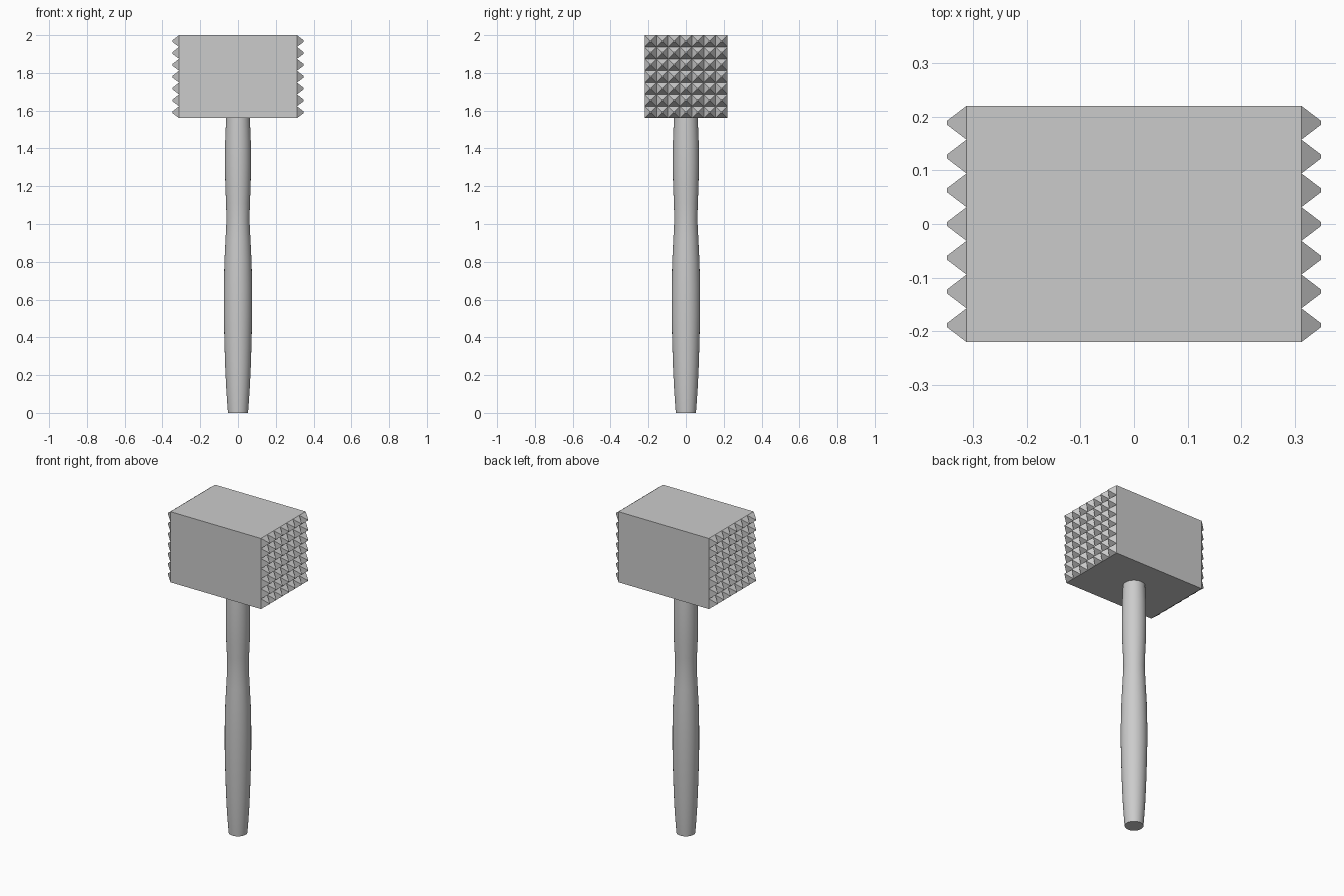
import bpy, bmesh, math
from mathutils import Vector

if "Cube" in bpy.data.objects:
    bpy.data.objects.remove(bpy.data.objects["Cube"])

HX, HY, Z0, Z1 = 0.312, 0.22, 1.56, 2.0   # head half sizes and height range
TIP_X, TIP, N = 0.348, 0.004, 7           # spike reach, blunt tip half width, spikes per row


def make_object(name, bm):
    bmesh.ops.recalc_face_normals(bm, faces=bm.faces)
    mesh = bpy.data.meshes.new(name)
    bm.to_mesh(mesh)
    bm.free()
    obj = bpy.data.objects.new(name, mesh)
    bpy.context.collection.objects.link(obj)
    return obj


# Head: box whose two end faces are grids of blunt pyramids
bm = bmesh.new()
cell_y, cell_z = 2 * HY / N, (Z1 - Z0) / N
for side in (-1, 1):
    for i in range(N):
        for j in range(N):
            cy, cz = -HY + (i + 0.5) * cell_y, Z0 + (j + 0.5) * cell_z
            corners = ((-1, -1), (1, -1), (1, 1), (-1, 1))
            base = [bm.verts.new((side * HX, cy + a * cell_y / 2, cz + b * cell_z / 2)) for a, b in corners]
            tip = [bm.verts.new((side * TIP_X, cy + a * TIP, cz + b * TIP)) for a, b in corners]
            bm.faces.new(tip)
            for k in range(4):
                m = (k + 1) % 4
                bm.faces.new((base[k], base[m], tip[m], tip[k]))
bmesh.ops.remove_doubles(bm, verts=bm.verts, dist=0.0005)


# Four long sides of the head, sharing the spike base vertices
def rim(side, test):
    pts = [v for v in bm.verts if abs(v.co.x - side * HX) < 1e-4 and test(v.co)]
    return sorted(pts, key=lambda v: (v.co.y + v.co.z))


for test in (lambda c: abs(c.y - HY) < 1e-4, lambda c: abs(c.y + HY) < 1e-4,
             lambda c: abs(c.z - Z1) < 1e-4, lambda c: abs(c.z - Z0) < 1e-4):
    bm.faces.new(rim(-1, test) + rim(1, test)[::-1])
make_object("mallet_head", bm)

# Handle: turned profile (radius, height)
profile = [(0.053, 0), (0.057, 0.05), (0.063, 0.14), (0.068, 0.25), (0.072, 0.38),
           (0.075, 0.52), (0.075, 0.66), (0.072, 0.8), (0.066, 0.92), (0.061, 1.02),
           (0.063, 1.11), (0.067, 1.2), (0.069, 1.32), (0.068, 1.43), (0.063, 1.56)]
SIDES = 32
bm = bmesh.new()
rings = [[bm.verts.new((r * math.cos(math.tau * k / SIDES), r * math.sin(math.tau * k / SIDES), z))
          for k in range(SIDES)] for r, z in profile]
for low, high in zip(rings, rings[1:]):
    for k in range(SIDES):
        m = (k + 1) % SIDES
        bm.faces.new((low[k], low[m], high[m], high[k]))
bm.faces.new(rings[0][::-1])
bm.faces.new(rings[-1])
handle = make_object("handle", bm)
bpy.context.view_layer.objects.active = handle
handle.select_set(True)
bpy.ops.object.shade_smooth_by_angle(angle=math.radians(40))
